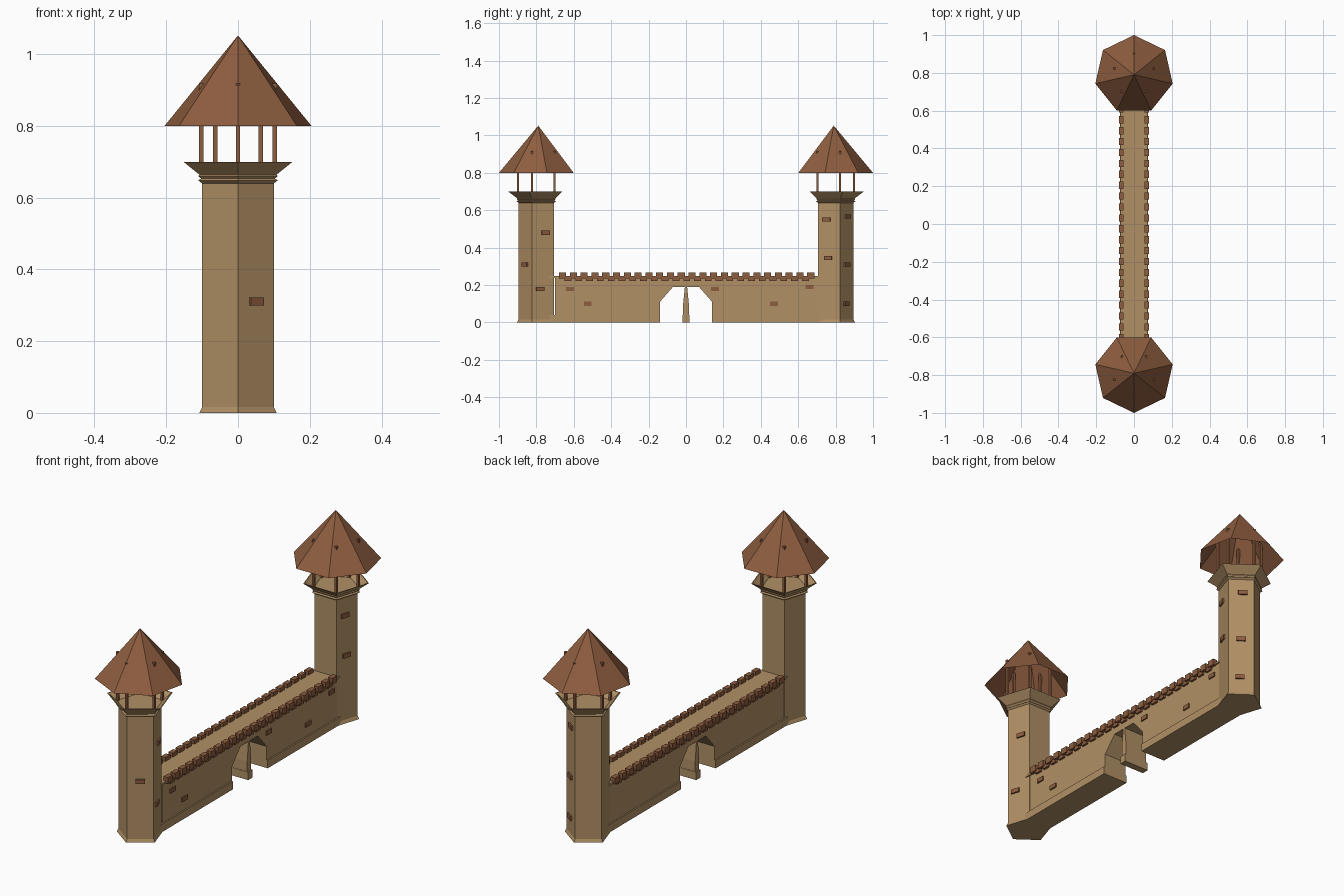
import bpy, bmesh
from math import sin, cos, pi, radians
from mathutils import Matrix, Vector

if "Cube" in bpy.data.objects:
    bpy.data.objects.remove(bpy.data.objects["Cube"])


def material(name, rgb):
    m = bpy.data.materials.new(name)
    m.diffuse_color = (*rgb, 1)
    m.use_nodes = True
    m.node_tree.nodes["Principled BSDF"].inputs["Base Color"].default_value = m.diffuse_color
    return m


STONE = material("sandstone", (0.44, 0.28, 0.13))
TILE = material("red_brown", (0.27, 0.11, 0.05))
CENTRE = 0.79          # tower distance from the middle


def finish(name, bm, mat, recalc=True):
    if recalc:
        bmesh.ops.recalc_face_normals(bm, faces=bm.faces)
    me = bpy.data.meshes.new(name)
    bm.to_mesh(me)
    bm.free()
    me.materials.append(mat)
    ob = bpy.data.objects.new(name, me)
    bpy.context.collection.objects.link(ob)
    return ob


def add_box(bm, lo, hi, rot=Matrix()):
    lo, hi = Vector(lo), Vector(hi)
    size = Matrix.Diagonal((*(hi - lo), 1))
    bmesh.ops.create_cube(bm, size=1, matrix=rot @ Matrix.Translation((lo + hi) / 2) @ size)


def polygon_lathe(name, profile, sides, side, mat, cap=True):
    """Stack regular polygons (radius, z); one corner points away from the wall."""
    bm = bmesh.new()
    rings = []
    for r, z in profile:
        if r == 0:
            rings.append([bm.verts.new((0, side * CENTRE, z))] * sides)
            continue
        rings.append([bm.verts.new((r * sin(2 * pi * k / sides),
                                    side * (CENTRE + r * cos(2 * pi * k / sides)), z))
                      for k in range(sides)])
    for a, b in zip(rings, rings[1:]):
        for k in range(sides):
            n = (k + 1) % sides
            bm.faces.new(list(dict.fromkeys((a[k], a[n], b[n], b[k]))))
    if cap:
        bm.faces.new(rings[0])
    return finish(name, bm, mat)


def slab(name, outline, half):
    """Extrude a y-z outline through the wall thickness."""
    bm = bmesh.new()
    face = bm.faces.new([bm.verts.new((-half, y, z)) for y, z in outline])
    out = bmesh.ops.extrude_face_region(bm, geom=[face])
    bmesh.ops.translate(bm, vec=(2 * half, 0, 0),
                        verts=[v for v in out["geom"] if isinstance(v, bmesh.types.BMVert)])
    bmesh.ops.triangulate(bm, faces=[f for f in bm.faces if len(f.verts) > 4])
    return finish(name, bm, STONE)


# Towers: five-sided shaft with flared foot, collar and open parapet bowl
shaft = [(0.113, 0), (0.105, 0.016), (0.105, 0.64), (0.117, 0.648), (0.108, 0.653),
         (0.116, 0.66), (0.113, 0.664), (0.16, 0.70), (0.154, 0.70), (0.112, 0.668), (0, 0.668)]
for label, s in (("front", -1), ("back", 1)):
    polygon_lathe(label + "_tower", shaft, 5, s, STONE)
    # Seven-sided roof, open underneath
    polygon_lathe(label + "_roof", [(0.21, 0.80), (0, 1.052)], 7, s, TILE, cap=False)
    # Roof posts
    bm = bmesh.new()
    for k in range(5):
        a = 2 * pi * k / 5
        x, y = 0.108 * sin(a), s * (CENTRE + 0.108 * cos(a))
        add_box(bm, (x - 0.006, y - 0.006, 0.668), (x + 0.006, y + 0.006, 0.918))
    finish(label + "_roof_posts", bm, TILE)

# Curtain wall with a double archway split by a thin pillar
gate = [(-0.14, 0), (-0.14, 0.11), (-0.07, 0.19), (-0.006, 0.19), (-0.016, 0.09), (-0.016, 0)]
mirrored = [(-y, z) for y, z in reversed(gate)]
slab("curtain_wall", [(-0.70, 0)] + gate + mirrored + [(0.73, 0), (0.73, 0.24), (-0.70, 0.24)], 0.063)

# Plinth strips either side of the gate and under the pillar
bm = bmesh.new()
for y0, y1 in ((-0.74, -0.14), (-0.018, 0.018), (0.14, 0.74)):
    add_box(bm, (-0.07, y0, 0), (0.07, y1, 0.04))
finish("wall_plinth", bm, STONE)

# Walkway
bm = bmesh.new()
add_box(bm, (-0.07, -0.74, 0.238), (0.07, 0.74, 0.248))
finish("walkway", bm, STONE)

# Battlements: upper merlons and the offset lower blocks
bm = bmesh.new()
for k in range(24):
    y = -0.66 + k * 0.0577
    for s in (-1, 1):
        xs = sorted((s * 0.055, s * 0.08))
        add_box(bm, (xs[0], y - 0.019, 0.236), (xs[1], y + 0.019, 0.268))
        if k < 23:
            xs = sorted((s * 0.058, s * 0.074))
            add_box(bm, (xs[0], y + 0.011, 0.223), (xs[1], y + 0.047, 0.245))
finish("battlements", bm, TILE)

# Loose bricks on the wall face
bm = bmesh.new()
for y, z in ((-0.62, 0.18), (-0.525, 0.10), (0.155, 0.18), (0.47, 0.10), (0.66, 0.19)):
    add_box(bm, (0.05, y - 0.021, z - 0.011), (0.07, y + 0.021, z + 0.011))
finish("wall_bricks", bm, TILE)

# Loose bricks on the towers: (tower, face angle, offset along face, height)
bm = bmesh.new()
for s, ang, t, z in ((-1, -54, 0, 0.31), (-1, 18, 0.014, 0.48), (-1, 18, -0.018, 0.18),
                     (1, -18, -0.014, 0.55), (1, -18, -0.004, 0.345),
                     (1, 54, 0.008, 0.567), (1, 54, 0, 0.31), (1, 54, -0.006, 0.10)):
    rot = Matrix.Translation((0, s * CENTRE, 0)) @ Matrix.Rotation(radians(ang), 4, 'Z')
    add_box(bm, (0.075, t - 0.022, z - 0.011), (0.093, t + 0.022, z + 0.011), rot)
finish("tower_bricks", bm, TILE)
